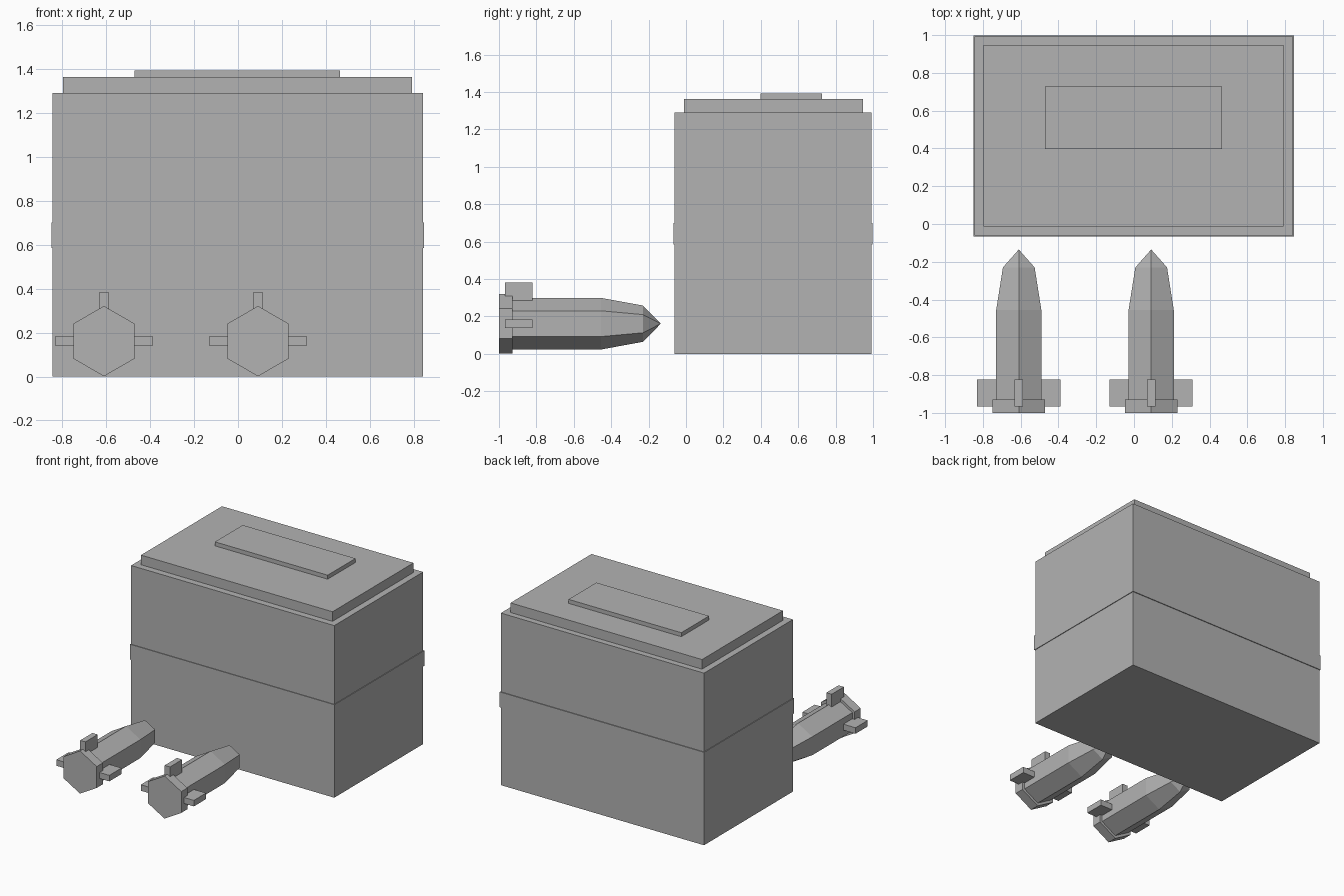
import bpy, bmesh, math
from mathutils import Vector

if "Cube" in bpy.data.objects:
    bpy.data.objects.remove(bpy.data.objects["Cube"])

# Single flat grey
grey = bpy.data.materials.new("light_grey")
grey.diffuse_color = (0.448, 0.448, 0.448, 1)
grey.use_nodes = True
grey.node_tree.nodes["Principled BSDF"].inputs["Base Color"].default_value = grey.diffuse_color


def finish(name, bm):
    bmesh.ops.recalc_face_normals(bm, faces=bm.faces[:])
    mesh = bpy.data.meshes.new(name)
    bm.to_mesh(mesh)
    bm.free()
    mesh.materials.append(grey)
    obj = bpy.data.objects.new(name, mesh)
    bpy.context.collection.objects.link(obj)
    return obj


def box(name, lo, hi):
    bm = bmesh.new()
    bmesh.ops.create_cube(bm, size=1)
    for v in bm.verts:
        v.co = Vector([lo[i] + (v.co[i] + 0.5) * (hi[i] - lo[i]) for i in range(3)])
    return finish(name, bm)


def hex_solid(name, cx, cz, profile):
    """Six-sided solid along y; profile holds (y, radius), radius 0 is a point."""
    bm = bmesh.new()
    rings = []
    for y, r in profile:
        if r == 0:
            rings.append([bm.verts.new((cx, y, cz))] * 6)
            continue
        rings.append([bm.verts.new((cx + r * math.sin(k * math.pi / 3), y,
                                    cz + r * math.cos(k * math.pi / 3)))
                      for k in range(6)])
    for a, b in zip(rings, rings[1:]):
        for k in range(6):
            n = (k + 1) % 6
            if b[k] is b[n]:
                bm.faces.new((a[k], a[n], b[k]))
            else:
                bm.faces.new((a[k], a[n], b[n], b[k]))
    for ring in (rings[0], rings[-1]):
        if ring[0] is not ring[1]:
            bm.faces.new(ring)
    return finish(name, bm)


# Crate: body, waist band, lid and raised top plate
box("crate_body", (-0.844, -0.061, 0), (0.841, 0.992, 1.29))
box("crate_band", (-0.849, -0.066, 0.585), (0.846, 0.998, 0.70))
box("crate_lid", (-0.796, -0.012, 1.28), (0.792, 0.947, 1.362))
box("crate_top_plate", (-0.47, 0.398, 1.355), (0.465, 0.727, 1.392))

# Two finned projectiles pointing at the crate
CZ = 0.161
for side, cx in (("left", -0.61), ("right", 0.091)):
    hex_solid(side + "_projectile_body", cx, CZ,
              [(-0.98, 0.138), (-0.455, 0.138), (-0.23, 0.097), (-0.135, 0)])
    hex_solid(side + "_tail_collar", cx, CZ, [(-1.0, 0.16), (-0.928, 0.16)])
    y0, y1 = -0.967, -0.822
    box(side + "_top_fin", (cx - 0.022, y0, 0.283), (cx + 0.022, y1, 0.382))
    for tag, s in (("a", -1), ("b", 1)):
        xs = sorted((cx + s * 0.105, cx + s * 0.22))
        box(side + "_side_fin_" + tag, (xs[0], y0, 0.139), (xs[1], y1, 0.184))
